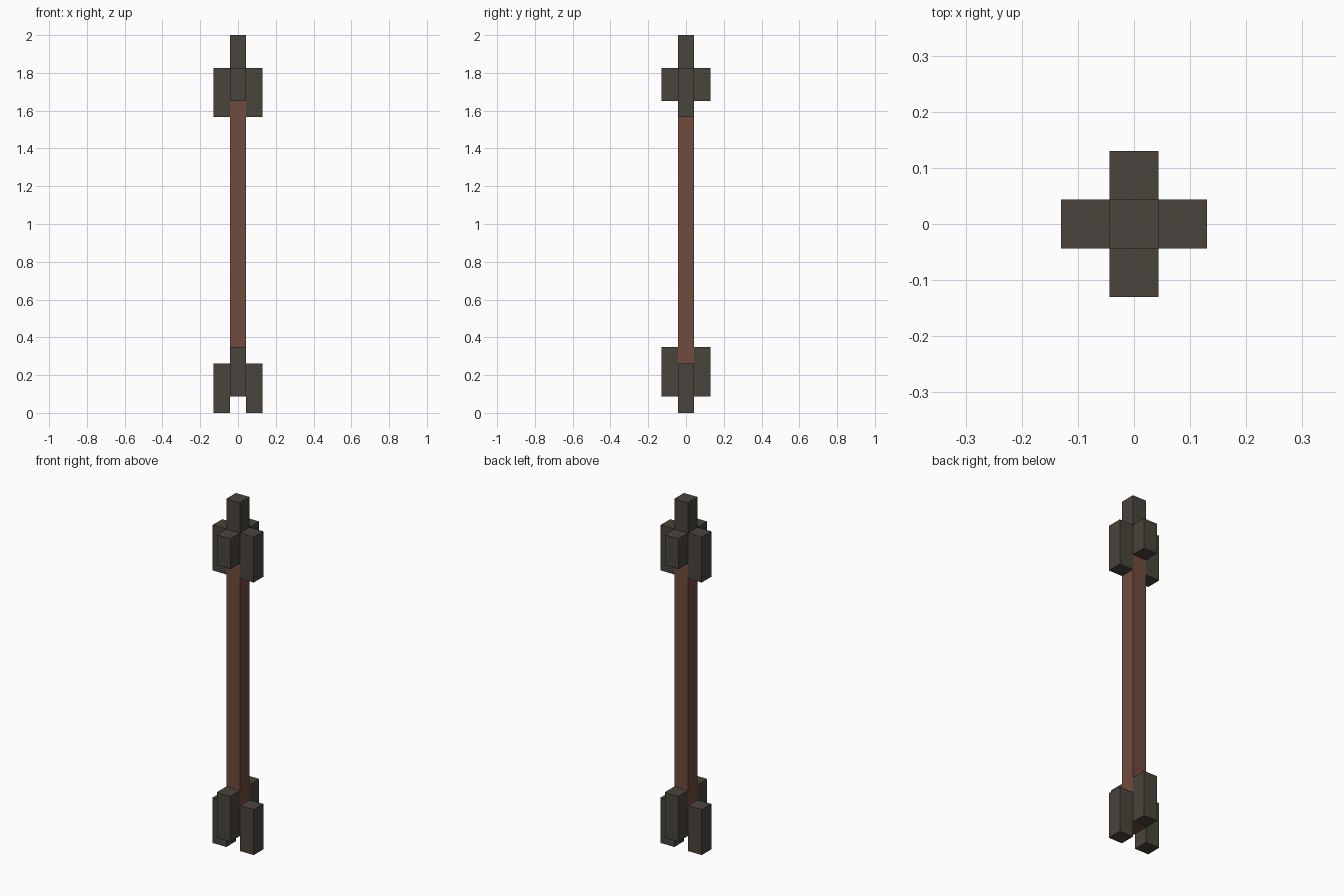
import bpy

cube = bpy.data.objects.get("Cube")
if cube:
    bpy.data.objects.remove(cube, do_unlink=True)

U = 2 / 23  # block unit: the model is 23 blocks tall


def material(name, rgb):
    m = bpy.data.materials.new(name)
    m.use_nodes = True
    m.diffuse_color = (*rgb, 1)
    bsdf = m.node_tree.nodes["Principled BSDF"]
    bsdf.inputs["Base Color"].default_value = (*rgb, 1)
    bsdf.inputs["Roughness"].default_value = 0.9
    return m


DARK = material("dark_stone", (0.068, 0.059, 0.045))
WOOD = material("brown_wood", (0.160, 0.070, 0.045))


def block(name, x, y, z0, z1, mat):
    """One-unit-wide square column at block position x, y, from z0 to z1."""
    bpy.ops.mesh.primitive_cube_add(size=1, location=(x * U, y * U, (z0 + z1) / 2 * U))
    ob = bpy.context.object
    ob.name = name
    ob.scale = (U, U, (z1 - z0) * U)
    bpy.ops.object.transform_apply(location=False, rotation=False, scale=True)
    ob.data.materials.append(mat)
    return ob


# Central shaft and the point on top of it
block("shaft", 0, 0, 1, 20, WOOD)
block("tip_point", 0, 0, 20, 23, DARK)

# Head barbs and tail fins, in opposite pairs
for side, s in (("left", 1), ("right", -1)):
    block(f"{side}_head_barb", s, 0, 18, 21, DARK)
    block(f"{side}_tail_fin", s, 0, 0, 3, DARK)
for side, s in (("back", 1), ("front", -1)):
    block(f"{side}_head_barb", 0, s, 19, 21, DARK)
    block(f"{side}_tail_fin", 0, s, 1, 4, DARK)
